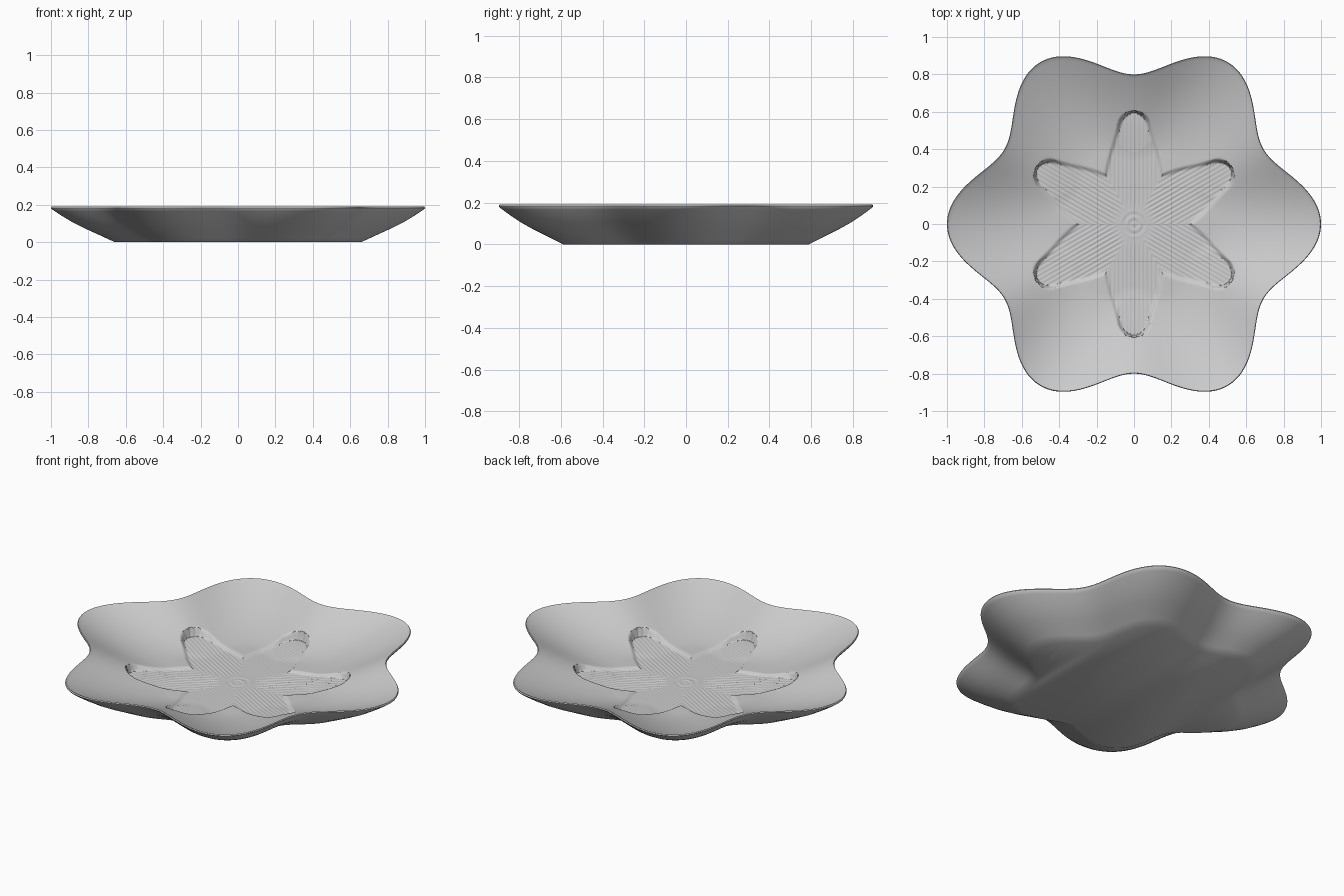
import bpy, bmesh
from math import cos, sin, pi, sqrt

cube = bpy.data.objects.get("Cube")
if cube:
    bpy.data.objects.remove(cube)

SEG = 576        # steps around the dish
RINGS = 110      # steps from the centre to the rim
HEIGHT = 0.19
FOOT = 0.657     # foot outline as a share of the rim outline


def smooth(a, b, t):
    t = min(max((t - a) / (b - a), 0), 1)
    return t * t * (3 - 2 * t)


def outline(angle):
    return 0.9 + 0.1 * cos(6 * angle)


def interpolate(points, t):
    for (a, za), (b, zb) in zip(points, points[1:]):
        if t <= b:
            return za + (zb - za) * (t - a) / (b - a)
    return points[-1][1]


def petal_width(u):
    # Half width of a petal at distance u from the centre
    w = interpolate([(0, 0.17), (0.26, 0.15), (0.35, 0.132), (0.48, 0.092), (0.56, 0.07), (0.6, 0.06)], u)
    tip = min(max((u - 0.54) / 0.06, 0), 1)
    return w * sqrt(1 - tip * tip)


def bowl(s):
    # Flat floor that sweeps up to the rim
    t = max(s - 0.42, 0) / 0.58
    return 0.046 + (HEIGHT - 0.046) * t ** 1.65


def inside_height(s, angle):
    r = s * outline(angle)
    a = (angle % (pi / 3)) - pi / 6          # angle from the nearest petal axis
    u, v = r * cos(a), abs(r * sin(a))
    z = bowl(s)
    # Sunken petal with a soft edge and fine veins along it
    inside = smooth(-0.014, 0.012, petal_width(u) - v) if u < 0.6 else 0
    veins = 0.0013 * cos(2 * pi * v / 0.022) * smooth(0.07, 0.14, r)
    floor = min(z - 0.012, 0.034 + 0.02 * smooth(0.3, 0.62, u)) + veins
    z += (floor - z) * inside
    # Small rings in the flower centre
    if r < 0.08:
        z += 0.002 * cos(2 * pi * r / 0.035) * (1 - smooth(0.06, 0.08, r))
    return z


bm = bmesh.new()
angles = [2 * pi * i / SEG for i in range(SEG)]


def ring(s, height):
    return [bm.verts.new((s * outline(a) * cos(a), s * outline(a) * sin(a), height(a)))
            for a in angles]


def bridge(low, high):
    for i in range(SEG):
        j = (i + 1) % SEG
        bm.faces.new((low[i], low[j], high[j], high[i]))


# Underside: flat foot, flared wall, narrow lip
profile = [(FOOT, 0), (0.71, 0.024), (0.76, 0.047), (0.82, 0.074), (0.88, 0.104),
           (0.94, 0.14), (0.98, 0.166), (0.997, 0.178), (1, 0.184), (0.996, HEIGHT)]
rings = [ring(s, lambda a, z=z: z) for s, z in profile]
bm.faces.new(list(reversed(rings[0])))

# Inside: bowl with the sunken flower
for k in range(RINGS - 1, 0, -1):
    s = 0.984 * k / (RINGS - 1)
    rings.append(ring(s, lambda a, s=s: inside_height(s, a)))
for low, high in zip(rings, rings[1:]):
    bridge(low, high)
centre = bm.verts.new((0, 0, inside_height(0, 0)))
for i in range(SEG):
    bm.faces.new((rings[-1][i], rings[-1][(i + 1) % SEG], centre))
bmesh.ops.recalc_face_normals(bm, faces=bm.faces)

mesh = bpy.data.meshes.new("flower_dish")
bm.to_mesh(mesh)
bm.free()
dish = bpy.data.objects.new("flower_dish", mesh)
bpy.context.collection.objects.link(dish)

# Plain grey glaze
grey = bpy.data.materials.new("plain_grey")
grey.use_nodes = True
colour = (0.6, 0.6, 0.6, 1)
grey.diffuse_color = colour
grey.node_tree.nodes["Principled BSDF"].inputs["Base Color"].default_value = colour
mesh.materials.append(grey)

bpy.ops.object.select_all(action='DESELECT')
dish.select_set(True)
bpy.context.view_layer.objects.active = dish
bpy.ops.object.shade_smooth_by_angle(angle=pi / 5)
